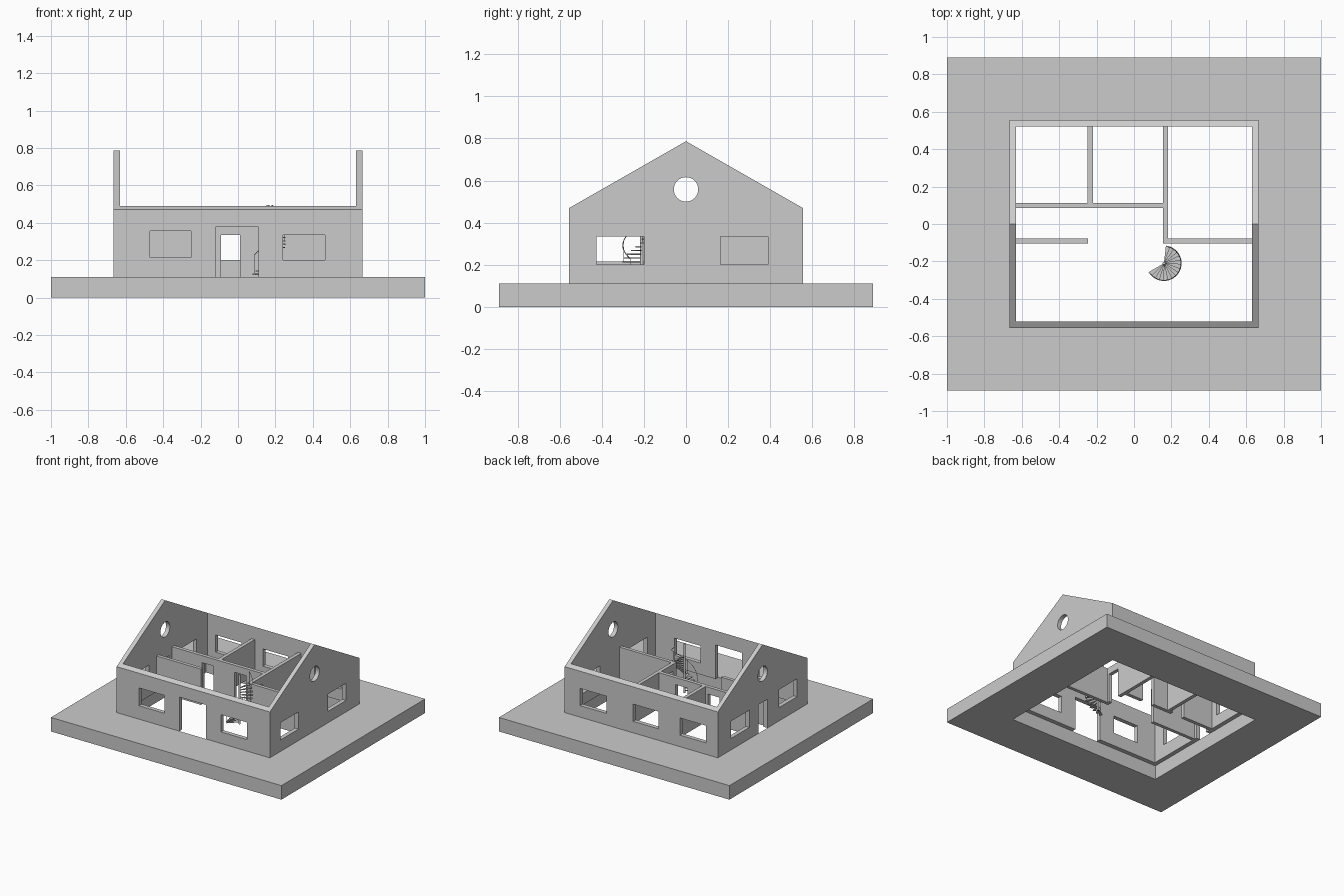
import bpy
import bmesh
import math
from mathutils import Matrix, Vector

cube = bpy.data.objects.get("Cube")
if cube:
    bpy.data.objects.remove(cube, do_unlink=True)

grey = bpy.data.materials.new("plain grey")
grey.use_nodes = True
GREY = (0.6, 0.6, 0.6, 1)
grey.diffuse_color = GREY
grey.node_tree.nodes["Principled BSDF"].inputs["Base Color"].default_value = GREY

FLOOR = 0.11          # top of the slab, where the walls begin
HX, HY = 0.665, 0.555  # outer half sizes of the house
WALL = 0.033
EAVE, RIDGE = 0.47, 0.787
PART_TOP = 0.39


def finish(name, bm):
    bmesh.ops.recalc_face_normals(bm, faces=bm.faces)
    mesh = bpy.data.meshes.new(name)
    bm.to_mesh(mesh)
    bm.free()
    mesh.materials.append(grey)
    obj = bpy.data.objects.new(name, mesh)
    bpy.context.scene.collection.objects.link(obj)
    return obj


def add_box(bm, x0, x1, y0, y1, z0, z1):
    size = Matrix.Diagonal((x1 - x0, y1 - y0, z1 - z0, 1))
    mid = Matrix.Translation(((x0 + x1) / 2, (y0 + y1) / 2, (z0 + z1) / 2))
    bmesh.ops.create_cube(bm, size=1, matrix=mid @ size)


def box(name, *bounds):
    bm = bmesh.new()
    add_box(bm, *bounds)
    return finish(name, bm)


def prism(bm, points, offset):
    face = bm.faces.new([bm.verts.new(p) for p in points])
    out = bmesh.ops.extrude_face_region(bm, geom=[face])["geom"]
    moved = [v for v in out if isinstance(v, bmesh.types.BMVert)]
    bmesh.ops.translate(bm, verts=moved, vec=offset)


def cut(obj, *cutters):
    """Subtract the cutters, keep the result and drop the cutters."""
    for c in cutters:
        c.hide_render = True
        mod = obj.modifiers.new("cut", 'BOOLEAN')
        mod.operation, mod.solver, mod.object = 'DIFFERENCE', 'EXACT', c
    bpy.context.view_layer.update()
    deps = bpy.context.evaluated_depsgraph_get()
    mesh = bpy.data.meshes.new_from_object(obj.evaluated_get(deps))
    obj.modifiers.clear()
    obj.data = mesh
    for c in cutters:
        bpy.data.objects.remove(c, do_unlink=True)


# Slab with an opening the size of the house
slab = box("ground_slab", -1, 1, -0.89, 0.89, 0, FLOOR)
cut(slab, box("slab_opening", -HX, HX, -HY, HY, -1, 1))

# Outer walls: gabled block, hollowed out
bm = bmesh.new()
profile = [(-HY, FLOOR), (HY, FLOOR), (HY, EAVE), (0, RIDGE), (-HY, EAVE)]
prism(bm, [(-HX, y, z) for y, z in profile], (2 * HX, 0, 0))
walls = finish("outer_walls", bm)
IX, IY = HX - WALL, HY - WALL
hollow = box("hollow", -IX, IX, -IY, IY, -1, 2)

# Windows, doors and round gable holes
bm = bmesh.new()
LOW, HIGH = (0.2, 0.335), (0.215, 0.355)
DOOR = 0.335
for x0, x1, z0, z1 in [(-0.47, -0.25, *HIGH), (0.24, 0.465, *LOW), (-0.12, 0.11, 0.05, 0.377)]:
    add_box(bm, x0, x1, -HY - 0.1, -HY + 0.1, z0, z1)
for x0, x1 in [(-0.56, -0.335), (-0.15, 0.07), (0.3, 0.53)]:
    add_box(bm, x0, x1, HY - 0.1, HY + 0.1, *LOW)
for side, y0, y1, z0, z1 in [(1, -0.425, -0.2, *LOW), (1, 0.165, 0.39, *LOW),
                             (-1, -0.425, -0.2, *HIGH), (-1, 0.165, 0.39, *LOW),
                             (-1, -0.06, 0.05, 0.05, DOOR)]:
    add_box(bm, side * HX - 0.1, side * HX + 0.1, y0, y1, z0, z1)
for side in (-1, 1):
    place = Matrix.Translation((side * HX, 0, 0.558)) @ Matrix.Rotation(math.pi / 2, 4, 'Y')
    bmesh.ops.create_cone(bm, cap_ends=True, segments=32, radius1=0.058,
                          radius2=0.058, depth=0.2, matrix=place)
cut(walls, hollow, finish("openings", bm))

# Inner partitions
hall_back = box("hall_back_partition", -IX, 0.155, 0.085, 0.113, FLOOR, PART_TOP)
bm = bmesh.new()
for x0, x1 in [(-0.09, 0.01), (-0.37, -0.27)]:
    add_box(bm, x0, x1, 0, 0.2, 0, DOOR)
cut(hall_back, finish("hall_doorways", bm))
room_side = box("right_room_partition", 0.155, 0.183, -0.105, IY, FLOOR, PART_TOP)
cut(room_side, box("room_doorway", 0.1, 0.25, -0.06, 0.04, 0, DOOR))
box("back_room_partition", -0.248, -0.22, 0.113, IY, FLOOR, PART_TOP)
box("hall_front_partition", -IX, -0.247, -0.105, -0.078, FLOOR, PART_TOP)
box("right_front_partition", 0.183, IX, -0.105, -0.078, FLOOR, PART_TOP)

# Spiral stair: wedge treads around a pole, with posts and a rail
CENTRE = Vector((0.16, -0.21, 0))
RADIUS, STEPS, RISE = 0.095, 16, 0.0178
START, TURN = math.radians(-150), math.radians(14.6)


def around(radius, angle, z):
    return CENTRE + Vector((radius * math.cos(angle), radius * math.sin(angle), z))


def rod(bm, bottom, top, radius, sides):
    bmesh.ops.create_cone(bm, cap_ends=True, segments=sides, radius1=radius, radius2=radius,
                          depth=top - bottom.z,
                          matrix=Matrix.Translation((bottom.x, bottom.y, (bottom.z + top) / 2)))


treads, posts = bmesh.new(), bmesh.new()
rail_points = []
for i in range(STEPS):
    a = START + i * TURN
    z = FLOOR + (i + 1) * RISE
    wedge = [around(0.006, a, z), around(RADIUS, a, z),
             around(RADIUS, a + TURN, z), around(0.006, a + TURN, z)]
    prism(treads, wedge, (0, 0, -0.006))
    foot = around(RADIUS - 0.004, a + TURN / 2, z)
    rail_points.append(foot + Vector((0, 0, 0.1)))
    if i % 5 == 0:
        rod(posts, foot, z + 0.1, 0.0015, 6)
finish("stair_treads", treads)
finish("rail_posts", posts)

bm = bmesh.new()
rod(bm, around(0, 0, FLOOR), 0.495, 0.008, 12)
finish("stair_pole", bm)

curve = bpy.data.curves.new("stair_rail", 'CURVE')
curve.dimensions = '3D'
curve.bevel_depth = 0.002
curve.bevel_resolution = 1
curve.use_fill_caps = True
spline = curve.splines.new('POLY')
spline.points.add(len(rail_points) - 1)
for point, co in zip(spline.points, rail_points):
    point.co = (*co, 1)
curve.materials.append(grey)
rail = bpy.data.objects.new("stair_rail", curve)
bpy.context.scene.collection.objects.link(rail)
